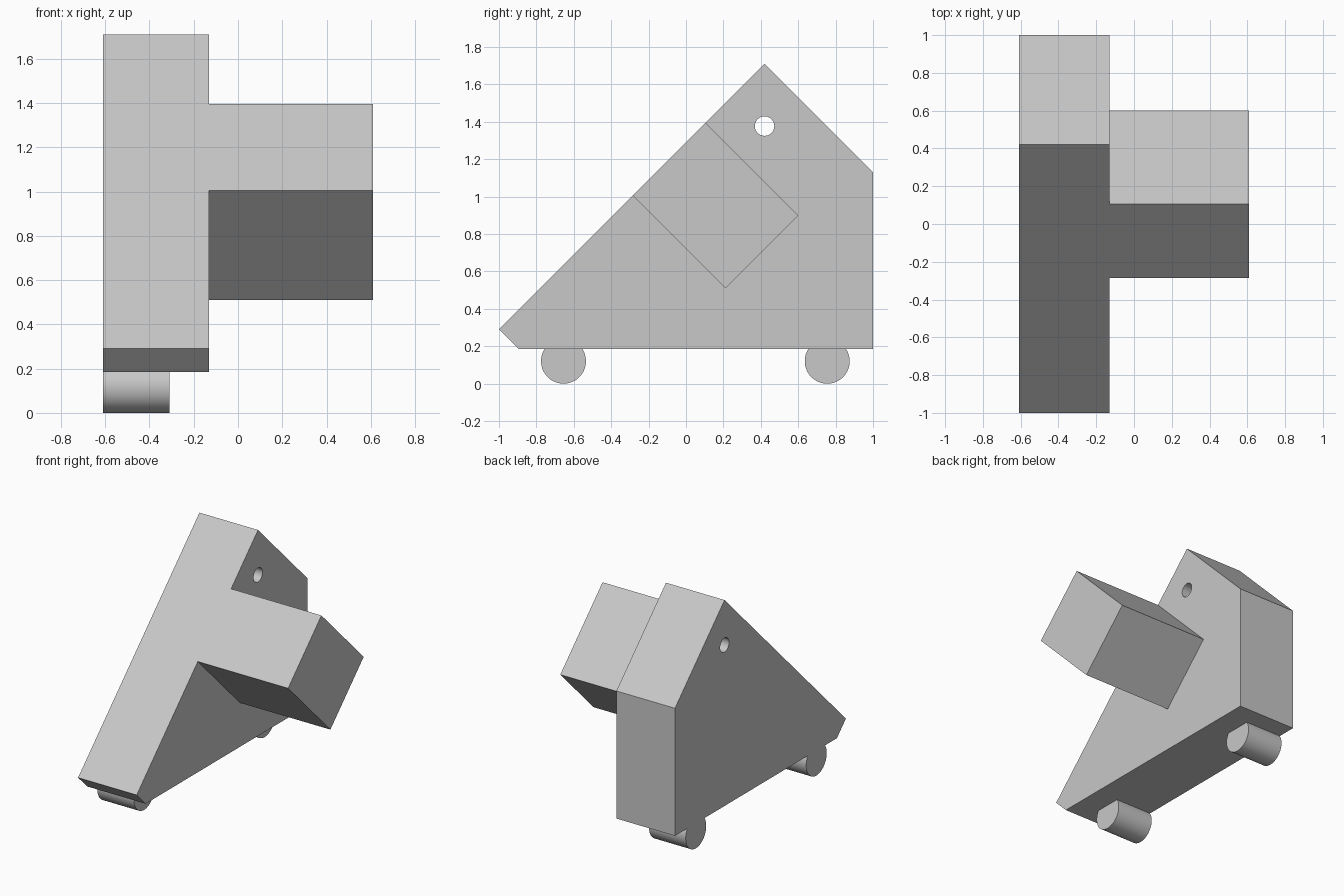
import bpy, bmesh, math
from mathutils import Vector

cube = bpy.data.objects.get("Cube")
if cube:
    bpy.data.objects.remove(cube, do_unlink=True)

grey = bpy.data.materials.new("light_grey")
grey.use_nodes = True
colour = (0.58, 0.58, 0.58, 1)
grey.diffuse_color = colour
grey.node_tree.nodes["Principled BSDF"].inputs["Base Color"].default_value = colour

LEFT, INNER, OUTER = -0.61, -0.13, 0.61


def finish(name, bm):
    bmesh.ops.recalc_face_normals(bm, faces=bm.faces)
    mesh = bpy.data.meshes.new(name)
    bm.to_mesh(mesh)
    bm.free()
    mesh.materials.append(grey)
    obj = bpy.data.objects.new(name, mesh)
    bpy.context.collection.objects.link(obj)
    return obj


def prism(name, profile, x0, x1):
    """Extrude a side profile of (y, z) points along x."""
    bm = bmesh.new()
    face = bm.faces.new([bm.verts.new((x0, y, z)) for y, z in profile])
    ext = bmesh.ops.extrude_face_region(bm, geom=[face])
    moved = [g for g in ext["geom"] if isinstance(g, bmesh.types.BMVert)]
    for v in moved:
        v.co.x = x1
    return finish(name, bm)


def rod(name, start, end, radius, sides=64):
    """Cylinder between two points."""
    start, end = Vector(start), Vector(end)
    axis = end - start
    bm = bmesh.new()
    bmesh.ops.create_cone(bm, cap_ends=True, segments=sides, radius1=radius,
                          radius2=radius, depth=axis.length)
    turn = axis.to_track_quat("Z", "Y")
    for v in bm.verts:
        v.co = turn @ v.co + (start + end) / 2
    return finish(name, bm)


def combine(target, tool, operation):
    mod = target.modifiers.new("join", "BOOLEAN")
    mod.operation, mod.object, mod.solver = operation, tool, "EXACT"
    bpy.context.view_layer.objects.active = target
    bpy.ops.object.modifier_apply(modifier=mod.name)
    bpy.data.objects.remove(tool, do_unlink=True)


# Sloped main plate
body = prism("wedge_body", [(-1, 0.29), (-0.895, 0.185), (1, 0.185),
                            (1, 1.13), (0.42, 1.71)], LEFT, INNER)

# Side block, flush with the slope
block = prism("side_block", [(0.105, 1.395), (-0.285, 1.005),
                             (0.21, 0.51), (0.6, 0.9)], INNER, OUTER)
combine(body, block, "UNION")

# Pegs under the plate
for y in (-0.655, 0.755):
    peg = rod("peg", (LEFT, y, 0.12), (-0.31, y, 0.12), 0.12)
    combine(body, peg, "UNION")

# Large bore through the block, square to the slope
bore = rod("bore_cutter", (0.3, -0.29, 1.4), (0.3, 0.61, 0.5), 0.213)
combine(body, bore, "DIFFERENCE")

# Small hole through the plate near its peak
hole = rod("hole_cutter", (-0.8, 0.42, 1.377), (0.1, 0.42, 1.377), 0.052)
combine(body, hole, "DIFFERENCE")

bpy.ops.object.select_all(action="DESELECT")
body.select_set(True)
bpy.context.view_layer.objects.active = body
bpy.ops.object.shade_smooth_by_angle(angle=math.radians(30))
